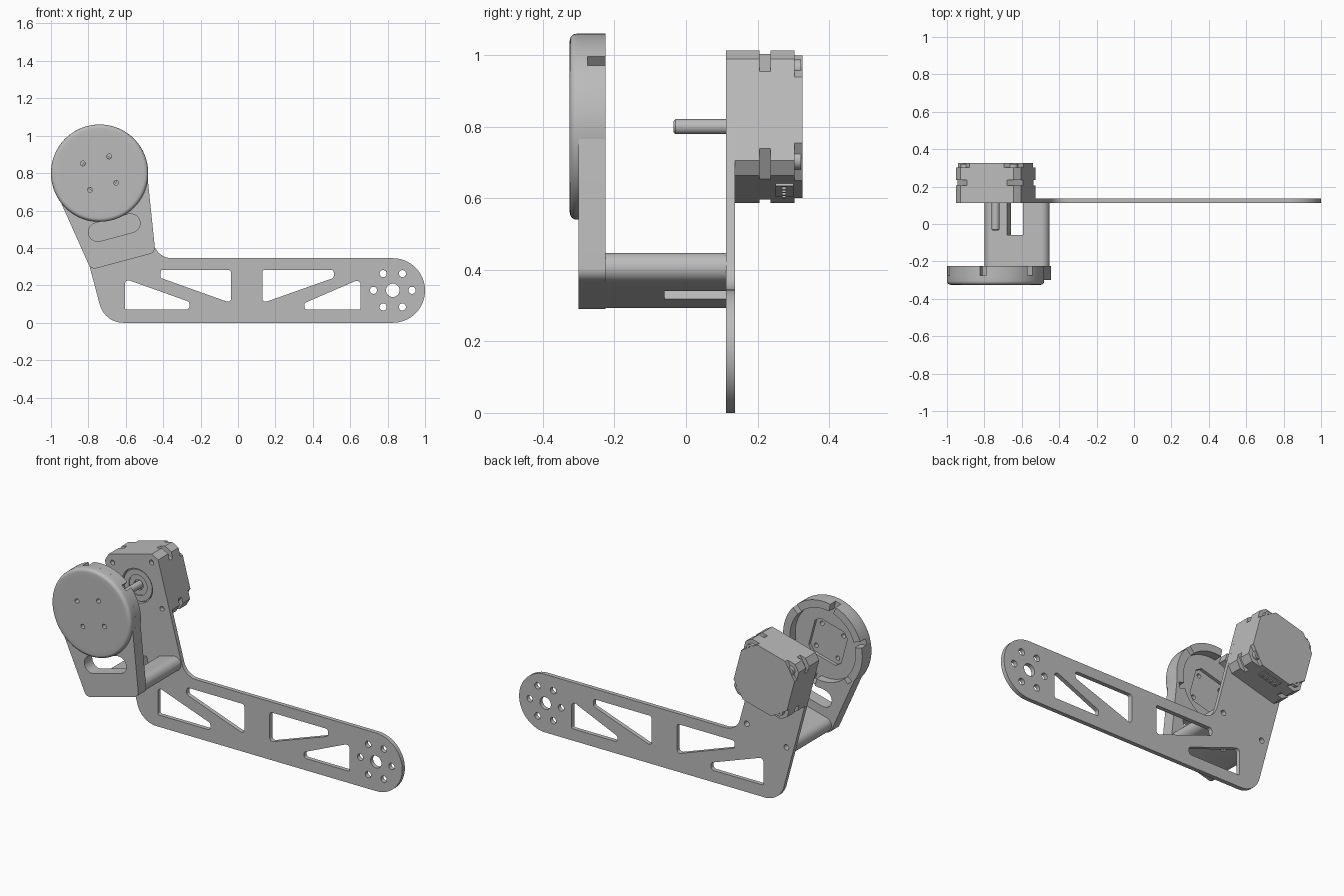
import bpy, bmesh, math
from mathutils import Matrix, Vector

if "Cube" in bpy.data.objects:
    bpy.data.objects.remove(bpy.data.objects["Cube"])

grey = bpy.data.materials.new("plain_grey")
grey.use_nodes = True
grey.diffuse_color = (0.5, 0.5, 0.5, 1)
grey.node_tree.nodes["Principled BSDF"].inputs["Base Color"].default_value = (0.5, 0.5, 0.5, 1)

# Tilted frame of the motor, wheel and bracket
TILT = Matrix.Translation((-0.74, 0, 0.8)) @ Matrix.Rotation(math.radians(-15), 4, 'Y')
FLAT = Matrix.Identity(4)


def to_world(u, v):
    p = TILT @ Vector((u, 0, v))
    return p.x, p.z


def circle(u, v, r, n=48):
    return [(u + r * math.cos(2 * math.pi * i / n), v + r * math.sin(2 * math.pi * i / n)) for i in range(n)]


def arc(r, a0, a1, n=24):
    angles = [math.radians(a0 + (a1 - a0) * i / n) for i in range(n + 1)]
    return [(r * math.cos(a), r * math.sin(a)) for a in angles]


def octagon(h, c):
    k = h - c
    return [(-h, k), (-h, -k), (-k, -h), (k, -h), (h, -k), (h, k), (k, h), (-k, h)]


def rounded(corners, steps=10):
    """Polygon from (x, z, radius) corners with true arc fillets."""
    out = []
    for i, (x, z, r) in enumerate(corners):
        p = Vector((x, z))
        if r == 0:
            out.append((x, z))
            continue
        a = (Vector(corners[i - 1][:2]) - p).normalized()
        b = (Vector(corners[(i + 1) % len(corners)][:2]) - p).normalized()
        half = a.angle(b) / 2
        centre = p + (a + b).normalized() * (r / math.sin(half))
        start = p + a * (r / math.tan(half)) - centre
        end = p + b * (r / math.tan(half)) - centre
        turn = start.angle_signed(end)
        for s in range(steps + 1):
            t = -turn * s / steps
            out.append((centre.x + start.x * math.cos(t) - start.y * math.sin(t),
                        centre.y + start.x * math.sin(t) + start.y * math.cos(t)))
    return out


def finish(name, me, frame):
    bm = bmesh.new()
    bm.from_mesh(me)
    bmesh.ops.remove_doubles(bm, verts=bm.verts, dist=1e-5)
    bmesh.ops.recalc_face_normals(bm, faces=bm.faces)
    bm.to_mesh(me)
    bm.free()
    me.transform(frame)
    me.materials.clear()
    me.materials.append(grey)
    me.shade_smooth()
    me.set_sharp_from_angle(angle=math.radians(30))
    me.name = name
    ob = bpy.data.objects.new(name, me)
    bpy.context.collection.objects.link(ob)
    return ob


def slab(name, loops, y0, y1, frame=TILT):
    """Flat outline with holes, extruded from y0 to y1."""
    cu = bpy.data.curves.new(name + "_outline", 'CURVE')
    cu.dimensions = '2D'
    cu.fill_mode = 'BOTH'
    cu.extrude = (y1 - y0) / 2
    for pts in loops:
        sp = cu.splines.new('POLY')
        sp.points.add(len(pts) - 1)
        for point, (x, z) in zip(sp.points, pts):
            point.co = (x, z, 0, 1)
        sp.use_cyclic_u = True
    tmp = bpy.data.objects.new(name + "_outline", cu)
    me = bpy.data.meshes.new_from_object(tmp)
    bpy.data.objects.remove(tmp)
    bpy.data.curves.remove(cu)
    me.transform(Matrix.Translation((0, (y0 + y1) / 2, 0)) @ Matrix.Rotation(math.pi / 2, 4, 'X'))
    return finish(name, me, frame)


def lathe(name, profile, closed=False, frame=TILT):
    """Spin (radius, y) points about the tilted frame's y axis."""
    bm = bmesh.new()
    vs = [bm.verts.new((r, y, 0)) for r, y in profile]
    es = [bm.edges.new(pair) for pair in zip(vs, vs[1:])]
    if closed:
        es.append(bm.edges.new((vs[-1], vs[0])))
    bmesh.ops.spin(bm, geom=vs + es, cent=(0, 0, 0), axis=(0, 1, 0), angle=2 * math.pi, steps=72)
    me = bpy.data.meshes.new(name)
    bm.to_mesh(me)
    bm.free()
    return finish(name, me, frame)


H, C = 0.181, 0.034            # motor half width and corner cut
BOLT = 0.1325                  # motor bolt offset
LEG_U, LEG_V = 0.135, -0.445   # spacer leg centres
SIGNS = [(a, b) for a in (-1, 1) for b in (-1, 1)]

# Arm plate: tilted motor mount running into a long bar
top = [to_world(*p) + (0,) for p in ((H, H - C), (H - C, H), (C - H, H), (-H, H - C))]
outline = rounded([(-0.713, 0, 0.13), (1, 0, 0.1724), (1, 0.345, 0.1724), (-0.43, 0.345, 0.1)] + top, 20)
windows = [
    [(-0.605, 0.235, 0.02), (-0.605, 0.07, 0.01), (-0.26, 0.07, 0.018), (-0.26, 0.112, 0.018)],
    [(-0.415, 0.283, 0.015), (-0.415, 0.24, 0.015), (-0.037, 0.105, 0.018), (-0.037, 0.283, 0.015)],
    [(0.13, 0.283, 0.015), (0.13, 0.105, 0.018), (0.512, 0.24, 0.015), (0.512, 0.283, 0.015)],
    [(0.655, 0.235, 0.02), (0.655, 0.07, 0.01), (0.355, 0.07, 0.015), (0.355, 0.105, 0.015)]]
holes = [rounded(w) for w in windows]
HUB = (0.8275, 0.1735)
holes.append(circle(*HUB, 0.036))
for i in range(6):
    a = i * math.pi / 3
    holes.append(circle(HUB[0] + 0.103 * math.cos(a), HUB[1] + 0.103 * math.sin(a), 0.019, 24))
holes.append(circle(*to_world(0, 0), 0.1))
holes += [circle(*to_world(a * BOLT, b * BOLT), 0.014, 20) for a, b in SIGNS]
holes += [circle(*to_world(s * LEG_U, LEG_V), 0.016, 20) for s in (-1, 1)]
slab("arm_plate", [outline] + holes, 0.112, 0.137, FLAT)

# Motor body, end cap, pilot boss and shaft
slab("motor_front", [octagon(H, C)], 0.137, 0.206)
slab("motor_core", [octagon(H, 0.07)], 0.206, 0.236)
slab("motor_rear", [octagon(H, C)], 0.236, 0.303)
slab("motor_end_cap", [octagon(H, 0.085)], 0.303, 0.325)
lathe("motor_pilot", [(0.03, 0.137), (0.03, 0.125), (0.06, 0.125), (0.06, 0.118),
                      (0.093, 0.118), (0.093, 0.137)])
lathe("motor_shaft", [(0, 0.14), (0.021, 0.14), (0.021, -0.029), (0.015, -0.035), (0, -0.035)])
for a, b in SIGNS:
    spot = (a * BOLT, b * BOLT)
    slab("motor_screw", [circle(*spot, 0.026, 24), circle(*spot, 0.013, 6)], 0.303, 0.322)
    slab("motor_screw_core", [circle(*spot, 0.013, 6)], 0.303, 0.31)

# Cable socket under the motor
def box(u0, u1, v0, v1):
    return [(u0, v0), (u1, v0), (u1, v1), (u0, v1)]

slab("cable_socket", [box(-0.06, 0.06, -H - 0.006, -H + 0.01)], 0.25, 0.3)
for i in range(4):
    u = -0.042 + 0.028 * i
    slab("socket_pin", [box(u - 0.005, u + 0.005, -H - 0.014, -H)], 0.268, 0.28)

# Wheel cup: rounded edge, drilled face, pocketed floor, notched rim
edge = [(0.215, -0.325), (0.24, -0.325)]
edge += [(0.24 + x, -0.305 - z) for x, z in arc(0.02, 90, 0, 6)][1:]
lathe("wheel_edge", edge + [(0.26, -0.275), (0.215, -0.275)], closed=True)
drill = [circle(a * 0.073, b * 0.073, 0.013, 20) for a, b in SIGNS]
slab("wheel_face", [circle(0, 0, 0.215, 72)] + drill, -0.325, -0.293)
slab("wheel_floor", [circle(0, 0, 0.215, 72), octagon(0.11, 0.03)], -0.293, -0.275)
for i in range(6):
    a0, a1 = 34 + 60 * i, 86 + 60 * i
    slab("wheel_rim", [arc(0.26, a0, a1) + arc(0.215, a1, a0)], -0.275, -0.225)

# Bracket front plate with slot, hugging the wheel
side = rounded([(-0.24, -0.1, 0), (-0.178, -0.487, 0.035), (0.178, -0.487, 0.035), (0.24, -0.1, 0)])
slot = rounded([(-0.141, -0.352, 0.0499), (0.141, -0.352, 0.0499), (0.141, -0.252, 0.0499), (-0.141, -0.252, 0.0499)])
slab("bracket_plate", [side + arc(0.25, -22.6, -157.4, 40), slot], -0.3, -0.225)

# Spacer bar from the bracket to the arm plate, forked at the back
LOW, HIGH, R = -0.487, -0.403, 0.0419
slab("spacer_bar", [rounded([(-0.178, LOW, R), (0.178, LOW, R), (0.178, HIGH, R), (-0.178, HIGH, R)])], -0.225, -0.06)
for s, label in ((-1, "right"), (1, "left")):
    leg = [(s * 0.045, LOW, 0), (s * 0.178, LOW, R), (s * 0.178, HIGH, R), (s * 0.045, HIGH, 0)]
    slab("spacer_leg_" + label, [rounded(leg), circle(s * LEG_U, LEG_V, 0.016, 20)], -0.06, 0.112)
